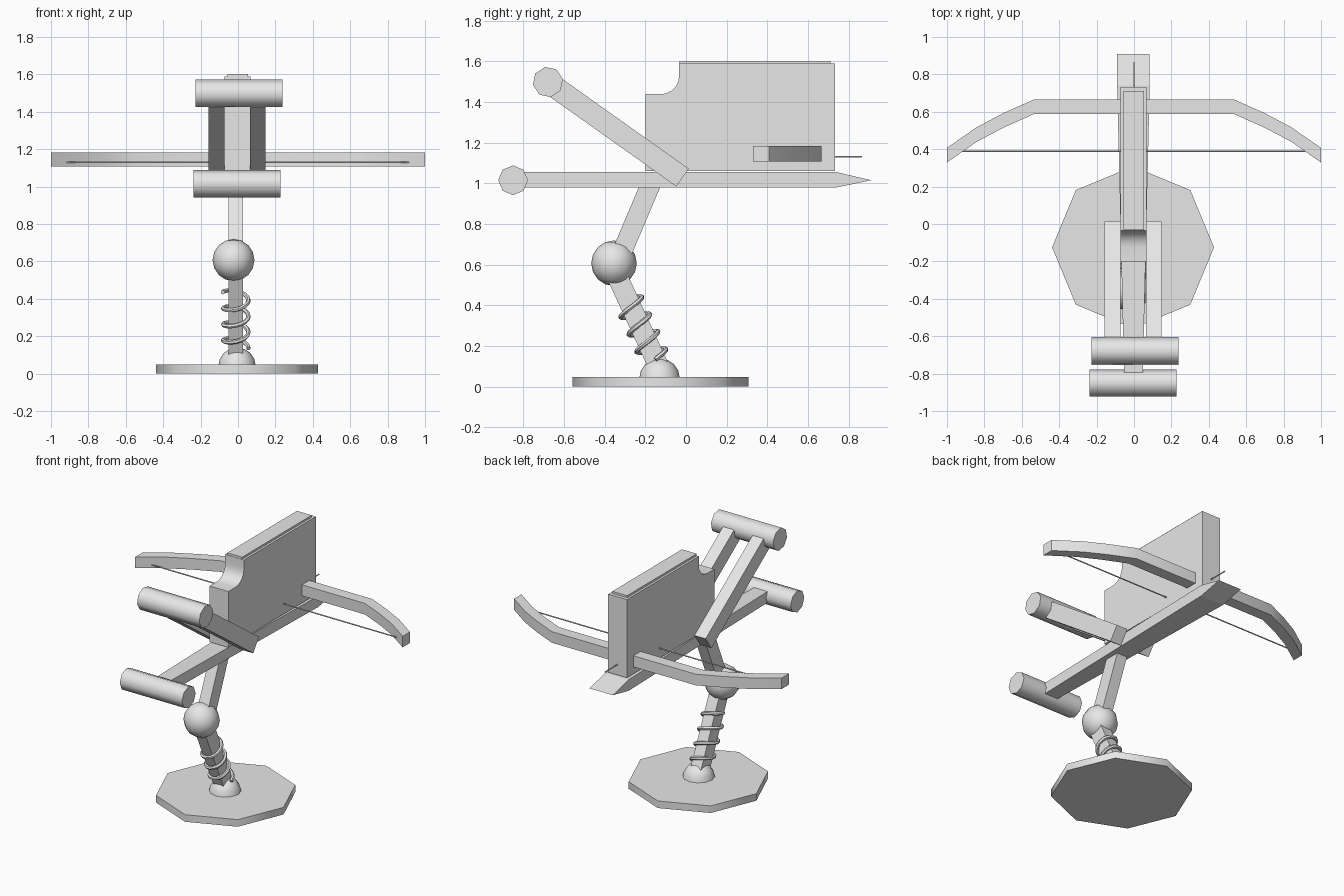
import bpy, bmesh, math
from mathutils import Matrix, Vector

cube = bpy.data.objects.get("Cube")
if cube:
    bpy.data.objects.remove(cube, do_unlink=True)

grey = bpy.data.materials.new("plain_grey")
grey.use_nodes = True
grey.diffuse_color = (0.8, 0.8, 0.8, 1)
for node in grey.node_tree.nodes:
    if node.type == 'BSDF_PRINCIPLED':
        node.inputs["Base Color"].default_value = (0.8, 0.8, 0.8, 1)


def finish(obj, smooth):
    bpy.ops.object.select_all(action='DESELECT')
    bpy.context.view_layer.objects.active = obj
    obj.select_set(True)
    if obj.type == 'CURVE':
        bpy.ops.object.convert(target='MESH')
        obj = bpy.context.view_layer.objects.active
    obj.data.materials.clear()
    obj.data.materials.append(grey)
    if smooth:
        bpy.ops.object.shade_smooth_by_angle(angle=math.radians(50))
    return obj


def from_bmesh(name, bm, smooth=False):
    bmesh.ops.recalc_face_normals(bm, faces=bm.faces)
    mesh = bpy.data.meshes.new(name)
    bm.to_mesh(mesh)
    bm.free()
    obj = bpy.data.objects.new(name, mesh)
    bpy.context.collection.objects.link(obj)
    return finish(obj, smooth)


def tilt(p, q):
    """Turn about x that takes local z to the direction from p to q."""
    d = Vector(q) - Vector(p)
    return Matrix.Rotation(math.atan2(-d.y, d.z), 4, 'X')


def beam(name, p, q, width, depth):
    p, q = Vector(p), Vector(q)
    bm = bmesh.new()
    size = Matrix.Diagonal((width, depth, (q - p).length, 1))
    bmesh.ops.create_cube(bm, size=1, matrix=Matrix.Translation((p + q) / 2) @ tilt(p, q) @ size)
    return from_bmesh(name, bm)


def rod(name, centre, radius, length, sides, axis='Z', spin=0):
    turn = {'X': Matrix.Rotation(math.pi / 2, 4, 'Y'),
            'Y': Matrix.Rotation(math.pi / 2, 4, 'X'), 'Z': Matrix()}[axis]
    bm = bmesh.new()
    bmesh.ops.create_cone(bm, cap_ends=True, segments=sides, radius1=radius, radius2=radius,
                          depth=length, matrix=Matrix.Translation(centre) @ turn
                          @ Matrix.Rotation(spin, 4, 'Z'))
    return from_bmesh(name, bm, True)


def prism(name, outline, push, smooth=False):
    bm = bmesh.new()
    face = bm.faces.new([bm.verts.new(p) for p in outline])
    made = bmesh.ops.extrude_face_region(bm, geom=[face])["geom"]
    bmesh.ops.translate(bm, vec=push, verts=[v for v in made if isinstance(v, bmesh.types.BMVert)])
    return from_bmesh(name, bm, smooth)


def ball(name, centre, radius, segments, rings, half=False):
    bm = bmesh.new()
    bmesh.ops.create_uvsphere(bm, u_segments=segments, v_segments=rings, radius=radius)
    if half:
        bmesh.ops.bisect_plane(bm, geom=bm.verts[:] + bm.edges[:] + bm.faces[:], dist=1e-4,
                               plane_co=(0, 0, 0), plane_no=(0, 0, -1), clear_outer=True)
    bmesh.ops.translate(bm, vec=centre, verts=bm.verts)
    return from_bmesh(name, bm, True)


# Stand: octagonal foot, dome, jointed leg
rod("base_plate", (-0.005, -0.125, 0.024), 0.433, 0.048, 8)
ball("base_dome", (-0.005, -0.13, 0.04), 0.1, 12, 8, half=True)
knee = Vector((-0.012, -0.36, 0.59))
foot = Vector((-0.012, -0.13, 0.09))
beam("lower_leg", foot, knee, 0.077, 0.1)
beam("upper_leg", (-0.012, -0.341, 0.6), (-0.012, -0.165, 1.015), 0.077, 0.097)
ball("knee_joint", (-0.024, -0.354, 0.607), 0.112, 12, 8)

# Spring wound around the lower leg
turns, steps = 3.5, 16
curve = bpy.data.curves.new("leg_spring", 'CURVE')
curve.dimensions = '3D'
curve.bevel_depth = 0.012
curve.bevel_resolution = 1
curve.use_fill_caps = True
count = int(turns * steps) + 1
spline = curve.splines.new('POLY')
spline.points.add(count - 1)
lean = tilt(foot, knee).to_3x3()
for i, point in enumerate(spline.points):
    a = math.tau * i / steps
    along = foot.lerp(knee, 0.09 + 0.6 * i / (count - 1))
    pos = along + lean @ Vector((0.068 * math.cos(a), 0.068 * math.sin(a), 0))
    point.co = (*pos, 1)
spring = bpy.data.objects.new("leg_spring", curve)
bpy.context.collection.objects.link(spring)
finish(spring, True)

# Rail: widens towards the back and ends in a wedge
bm = bmesh.new()
rings = []
for y, half, low, high in ((-0.85, 0.049, 0.98, 1.055), (0.74, 0.087, 0.98, 1.055)):
    rings.append([bm.verts.new((-0.003 + sx * half, y, z))
                  for sx, z in ((-1, low), (1, low), (1, high), (-1, high))])
tip = [bm.verts.new((-0.003 + s * 0.087, 0.91, 1.015)) for s in (-1, 1)]
a, b = rings
bm.faces.new(a)
for i in range(4):
    j = (i + 1) % 4
    bm.faces.new((a[i], a[j], b[j], b[i]))
bm.faces.new((b[0], b[1], tip[1], tip[0]))
bm.faces.new((b[2], b[3], tip[0], tip[1]))
bm.faces.new((b[1], b[2], tip[1]))
bm.faces.new((b[3], b[0], tip[0]))
from_bmesh("rail", bm)
rod("rail_handle", (-0.005, -0.85, 1.015), 0.073, 0.465, 8, 'X')

# Lever: two arms and a grip
pivot, grip = Vector((0, -0.017, 1.028)), Vector((0, -0.679, 1.498))
for side, x in (("right", -0.115), ("left", 0.106)):
    off = Vector((x, 0, 0))
    beam(side + "_lever_arm", pivot + off, grip + off, 0.083, 0.107)
rod("lever_grip", grip + Vector((0.005, 0, 0)), 0.075, 0.465, 8, 'X', math.radians(11))

# Magazine with a rounded notch, and its lid
side_shape = [(-0.2, 1.06), (0.733, 1.06), (0.733, 1.588), (-0.034, 1.588)]
for i in range(6):
    t = math.radians(-90 * i / 5)
    side_shape.append((-0.124 + 0.09 * math.cos(t), 1.526 + 0.088 * math.sin(t)))
side_shape.append((-0.2, 1.438))
prism("magazine", [(-0.072, y, z) for y, z in side_shape], (0.14, 0, 0), True)
prism("magazine_lid", [(x, y, 1.58) for x, y in
                       ((-0.057, -0.032), (0.053, -0.032), (0.053, 0.71), (-0.057, 0.71))],
      (0, 0, 0.022))

# Bow, string and bolt
limb = [(0.537, 0.665), (0.7, 0.592), (0.84, 0.518), (1.0, 0.407)]
back = [(-x, y) for x, y in reversed(limb)] + limb
front = [(x, y - 0.078) for x, y in reversed(back)]
prism("bow", [(x, y, 1.108) for x, y in back + front], (0, 0, 0.075), True)
rod("bow_string", (-0.002, 0.39, 1.13), 0.004, 1.83, 6, 'X')
rod("bolt", (0, 0.63, 1.13), 0.004, 0.47, 6, 'Y')
